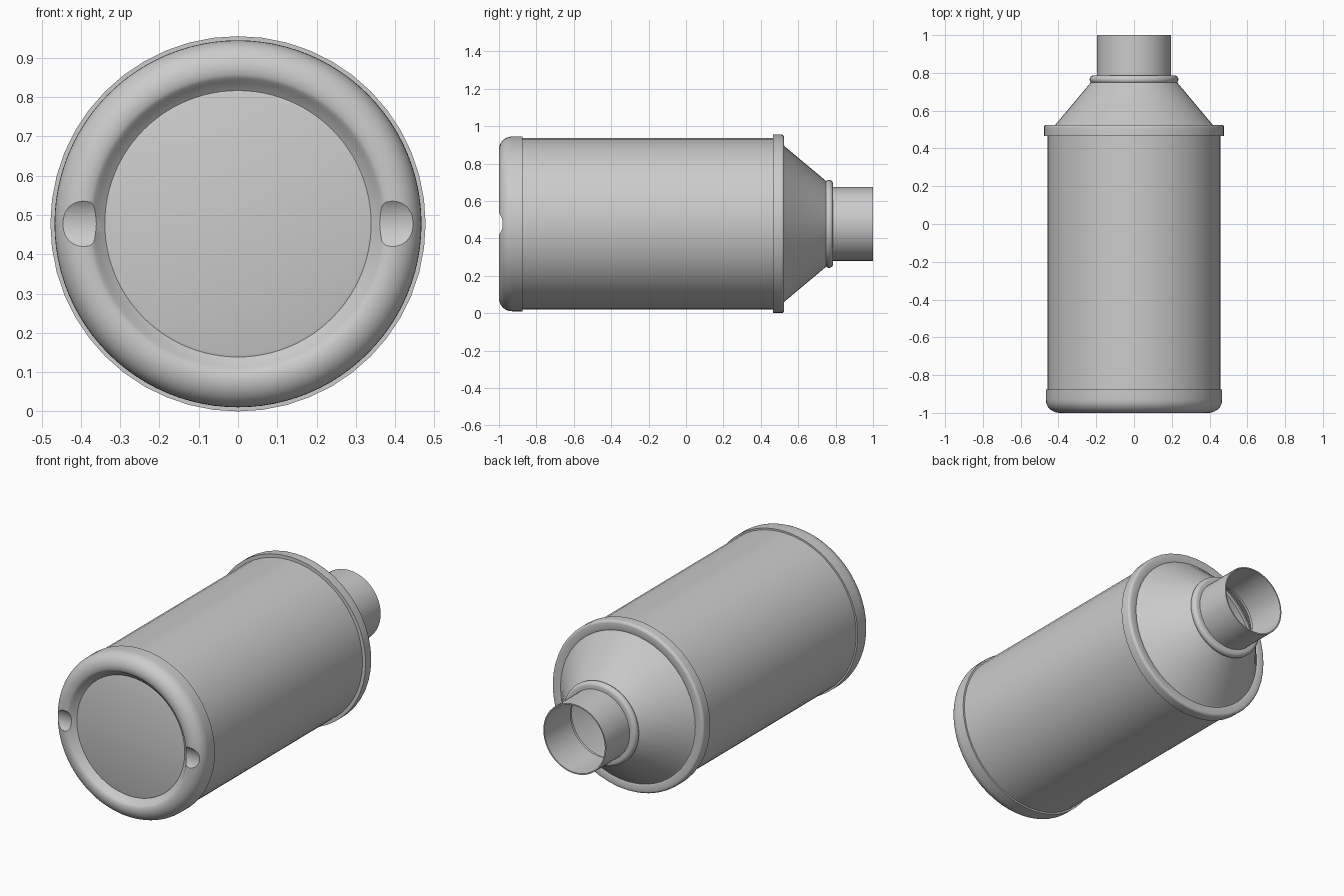
import bpy, bmesh
from math import sin, cos, pi, radians

if "Cube" in bpy.data.objects:
    bpy.data.objects.remove(bpy.data.objects["Cube"])

CZ = 0.4775   # height of the long axis, which runs along y
SEG = 48


def arc(cr, cy, rad, a0, a1, n=7):
    """Rounded corner as (radius, y) points; angle 0 points outward, 90 to +y."""
    return [(cr + rad * cos(radians(a0 + (a1 - a0) * i / n)),
             cy + rad * sin(radians(a0 + (a1 - a0) * i / n))) for i in range(n + 1)]


def lathe(name, profile, seg=SEG, closed=False, angle=35):
    """Revolve a (radius, y) profile about the long axis."""
    bm = bmesh.new()
    rings = []
    for r, y in profile:
        if r < 1e-6:
            rings.append([bm.verts.new((0, y, CZ))] * seg)
        else:
            rings.append([bm.verts.new((r * cos(2 * pi * i / seg), y,
                                        CZ + r * sin(2 * pi * i / seg))) for i in range(seg)])
    pairs = list(zip(rings, rings[1:]))
    if closed:
        pairs.append((rings[-1], rings[0]))
    for a, b in pairs:
        for i in range(seg):
            j = (i + 1) % seg
            quad = list(dict.fromkeys((a[i], b[i], b[j], a[j])))
            if len(quad) > 2:
                bm.faces.new(quad)
    bmesh.ops.recalc_face_normals(bm, faces=bm.faces)
    # open shells must face away from the axis
    side = max(bm.faces, key=lambda f: f.calc_area())
    c = side.calc_center_median()
    if not closed and side.normal.x * c.x + side.normal.z * (c.z - CZ) < -1e-4:
        bmesh.ops.reverse_faces(bm, faces=bm.faces)
    me = bpy.data.meshes.new(name)
    bm.to_mesh(me)
    bm.free()
    ob = bpy.data.objects.new(name, me)
    bpy.context.collection.objects.link(ob)
    bpy.context.view_layer.objects.active = ob
    ob.select_set(True)
    bpy.ops.object.shade_smooth_by_angle(angle=radians(angle))
    ob.select_set(False)
    return ob


# Front cap: recessed floor, rounded rim, thin wall behind
cap = lathe("front_cap",
            [(0, -0.965), (0.333, -0.965), (0.339, -0.963), (0.362, -0.981), (0.37, -0.992), (0.38, -0.998)]
            + arc(0.397, -0.93, 0.07, -90, 0, 9)
            + [(0.467, -0.875), (0.457, -0.875), (0.455, -0.93), (0.43, -0.958),
               (0.38, -0.965), (0.345, -0.95), (0, -0.95)], seg=96)

# Groove pressed across the rim on both sides
bpy.ops.mesh.primitive_cylinder_add(vertices=96, radius=0.094, depth=1.2,
                                    location=(0, -1.074, CZ), rotation=(0, pi / 2, 0))
cutter = bpy.context.object
cutter.name = "groove_cutter"
cutter.hide_render = True
cutter.display_type = 'WIRE'
cutter.select_set(False)
cut = cap.modifiers.new("grooves", 'BOOLEAN')
cut.operation = 'DIFFERENCE'
cut.solver = 'EXACT'
cut.object = cutter

# Main barrel
lathe("barrel", [(0.458, -0.875), (0.458, 0.465)])

# Rear collar with rounded edge, running into the cone
lathe("rear_collar_and_cone",
      [(0.458, 0.465), (0.4775, 0.465)] + arc(0.4625, 0.51, 0.015, 0, 90, 5)
      + [(0.432, 0.525), (0.424, 0.522), (0.415, 0.527), (0.23, 0.748), (0.205, 0.765)])

# Bead around the base of the neck
lathe("neck_bead", [(0.197, 0.745), (0.222, 0.743)] + arc(0.213, 0.765, 0.022, -75, 90, 10)
      + [(0.197, 0.787)], closed=True)

# Open neck tube
lathe("neck", [(0.197, 0.765), (0.197, 1.0), (0.19, 1.0), (0.19, 0.765)], closed=True)
